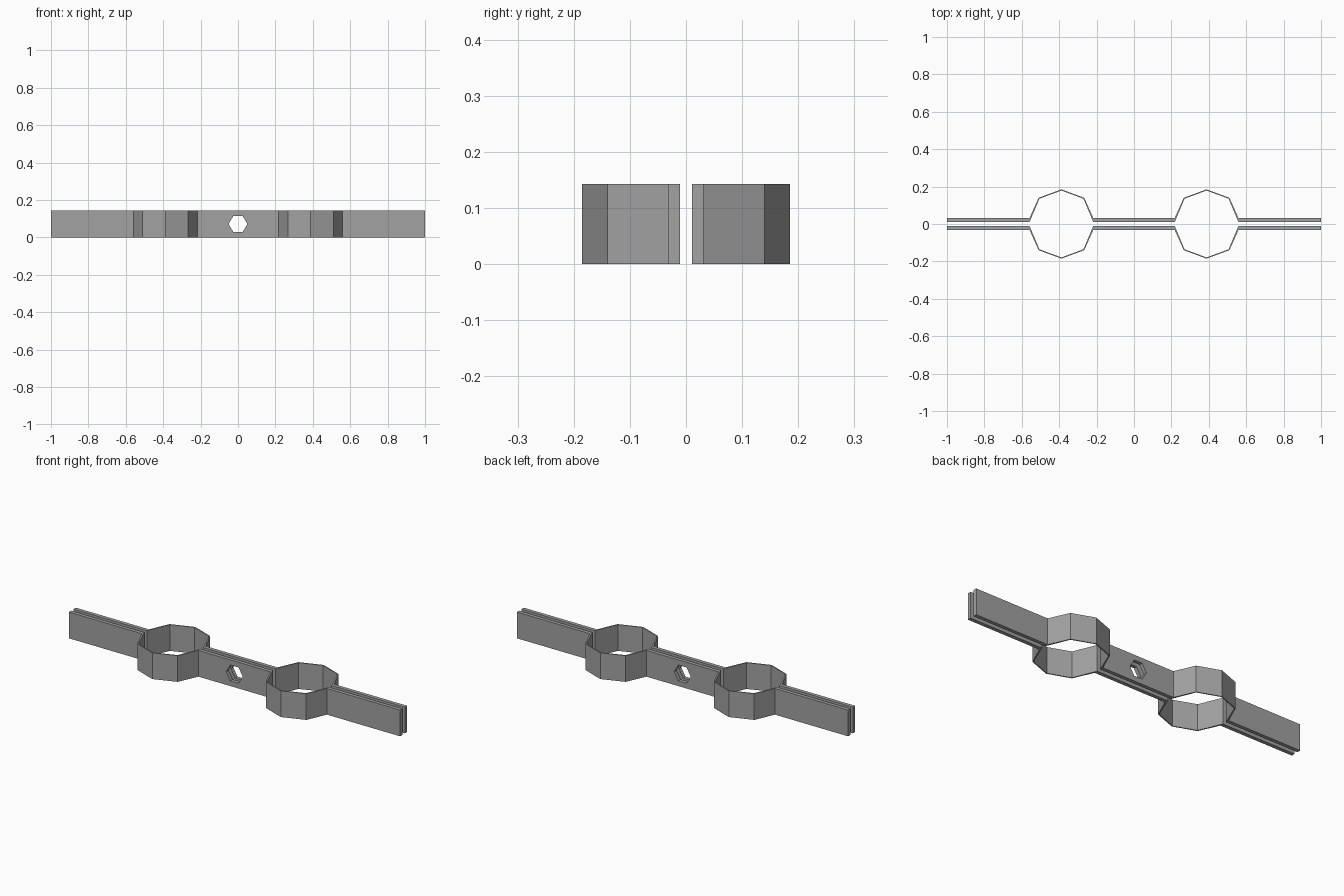
import bpy, bmesh, math

if "Cube" in bpy.data.objects:
    bpy.data.objects.remove(bpy.data.objects["Cube"])

HEIGHT = 0.143
RING_X = 0.388
# half-ring corners relative to the ring centre (x offset, y)
OUTER = [(-0.171, 0.031), (-0.122, 0.14), (0, 0.185), (0.122, 0.14), (0.171, 0.031)]
INNER = [(-0.170, 0.0107), (-0.118, 0.135), (0, 0.179), (0.118, 0.135), (0.170, 0.0107)]

steel = bpy.data.materials.new("dark_steel")
steel.diffuse_color = (0.36, 0.36, 0.36, 1)
steel.use_nodes = True
steel.node_tree.nodes["Principled BSDF"].inputs["Base Color"].default_value = steel.diffuse_color


def strap_line(points, y):
    line = [(-1, y)]
    for cx in (-RING_X, RING_X):
        line += [(cx + px, py) for px, py in points]
    return line + [(1, y)]


def make_object(name, bm):
    bmesh.ops.recalc_face_normals(bm, faces=bm.faces)
    mesh = bpy.data.meshes.new(name)
    bm.to_mesh(mesh)
    bm.free()
    mesh.materials.append(steel)
    obj = bpy.data.objects.new(name, mesh)
    bpy.context.collection.objects.link(obj)
    return obj


# hexagonal bolt hole cutter, two corners pointing along x
bm = bmesh.new()
bmesh.ops.create_cone(bm, cap_ends=True, segments=6, radius1=0.05, radius2=0.05, depth=0.4)
cutter = make_object("bolt_hole_cutter", bm)
cutter.rotation_euler = (math.pi / 2, math.pi / 6, 0)
cutter.location = (0, 0, HEIGHT / 2)
cutter.hide_render = True
cutter.hide_set(True)


# clamp straps: flat bars with two bent half rings, extruded upward
def clamp_strap(name, side):
    outer, inner = strap_line(OUTER, 0.031), strap_line(INNER, 0.0107)
    bm = bmesh.new()
    a = [bm.verts.new((x, side * y, 0)) for x, y in outer]
    b = [bm.verts.new((x, side * y, 0)) for x, y in inner]
    faces = [bm.faces.new((a[i], a[i + 1], b[i + 1], b[i])) for i in range(len(a) - 1)]
    top = bmesh.ops.extrude_face_region(bm, geom=faces, use_keep_orig=True)["geom"]
    bmesh.ops.translate(bm, vec=(0, 0, HEIGHT),
                        verts=[v for v in top if isinstance(v, bmesh.types.BMVert)])
    strap = make_object(name, bm)
    hole = strap.modifiers.new("bolt_hole", 'BOOLEAN')
    hole.object = cutter
    hole.operation = 'DIFFERENCE'
    hole.solver = 'EXACT'


clamp_strap("back_clamp_strap", 1)
clamp_strap("front_clamp_strap", -1)
